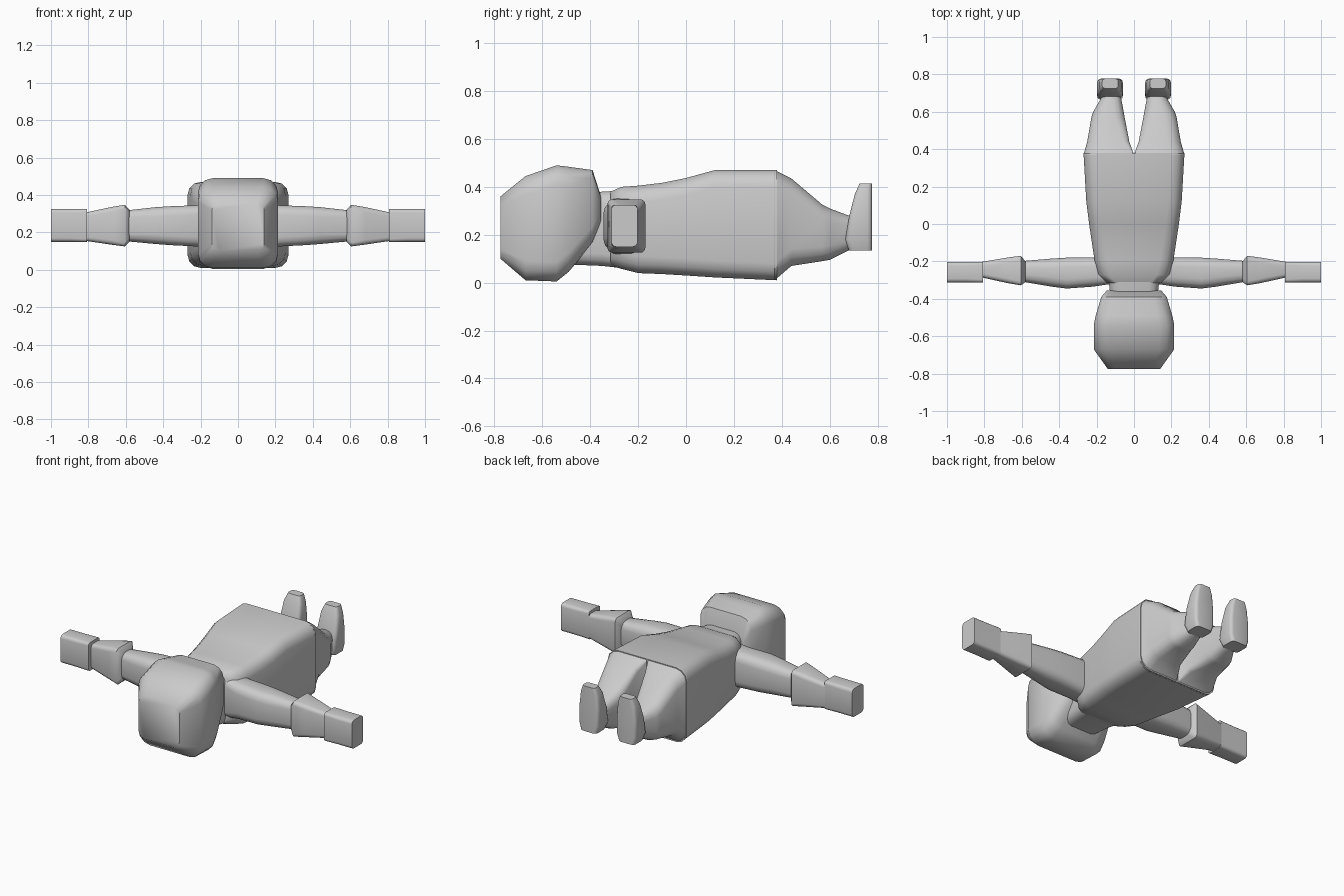
import bpy
import bmesh
from math import cos, sin, pi

cube = bpy.data.objects.get("Cube")
if cube:
    bpy.data.objects.remove(cube)

grey = bpy.data.materials.new("plain grey")
grey.use_nodes = True
COLOUR = (0.6, 0.6, 0.6, 1)
grey.diffuse_color = COLOUR
grey.node_tree.nodes["Principled BSDF"].inputs["Base Color"].default_value = COLOUR

# Each axis maps (along, a, b) to x, y, z
PLACE = {
    "x": lambda t, a, b: (t, a, b),
    "y": lambda t, a, b: (a, t, b),
    "z": lambda t, a, b: (a, b, t),
}


def section(a0, a1, b0, b1, r, inner=None, steps=3):
    """Rounded rectangle; inner is the corner radius on the a0 side."""
    inner = r if inner is None else inner
    corners = [(a1 - r, b1 - r, r), (a0 + inner, b1 - inner, inner),
               (a0 + inner, b0 + inner, inner), (a1 - r, b0 + r, r)]
    points = []
    for k, (ca, cb, rad) in enumerate(corners):
        for i in range(steps + 1):
            ang = pi / 2 * (k + i / steps)
            points.append((ca + rad * cos(ang), cb + rad * sin(ang)))
    return points


def loft(name, axis, rings, side=1, angle=50):
    """Skin a row of rounded sections: (along, a0, a1, b0, b1, radius...)."""
    bm = bmesh.new()
    loops = []
    for t, *shape in rings:
        loop = []
        for a, b in section(*shape):
            x, y, z = PLACE[axis](t, a, b)
            loop.append(bm.verts.new((x * side, y, z)))
        loops.append(loop)
    n = len(loops[0])
    for low, high in zip(loops, loops[1:]):
        for i in range(n):
            j = (i + 1) % n
            bm.faces.new((low[i], low[j], high[j], high[i]))
    bm.faces.new(loops[0])
    bm.faces.new(loops[-1])
    bmesh.ops.recalc_face_normals(bm, faces=bm.faces)
    mesh = bpy.data.meshes.new(name)
    bm.to_mesh(mesh)
    bm.free()
    mesh.materials.append(grey)
    obj = bpy.data.objects.new(name, mesh)
    bpy.context.collection.objects.link(obj)
    bpy.ops.object.select_all(action="DESELECT")
    obj.select_set(True)
    bpy.context.view_layer.objects.active = obj
    bpy.ops.object.shade_smooth_by_angle(angle=angle * pi / 180)


def centred(y, w, z0, z1, r):
    return (y, -w, w, z0, z1, r)


# Head, with a flat crown and a slanted jaw
loft("head", "y", [
    centred(-.775, .14, .10, .36, .04),
    centred(-.67, .215, .01, .445, .08),
    centred(-.54, .215, .005, .49, .08),
    centred(-.49, .205, .045, .484, .08),
    centred(-.39, .175, .165, .47, .07),
    centred(-.355, .145, .25, .36, .04),
])
loft("neck", "y", [
    centred(-.47, .12, .075, .36, .05),
    centred(-.35, .13, .07, .38, .05),
    centred(-.26, .14, .06, .385, .05),
])

# Torso and hips
loft("body", "y", [
    centred(-.315, .15, .07, .38, .06),
    centred(-.27, .195, .058, .40, .07),
    centred(-.20, .21, .04, .405, .07),
    centred(-.10, .225, .036, .417, .07),
    centred(0, .24, .03, .437, .07),
    centred(.12, .255, .022, .47, .07),
    centred(.38, .27, .01, .47, .07),
])

for side, label in ((1, "left"), (-1, "right")):
    # Legs taper from the hips to the ankles
    loft(label + "_leg", "y", [
        (.37, 0, .27, .01, .47, .07, .005),
        (.44, .025, .25, .07, .435, .07, .03),
        (.57, .05, .228, .09, .325, .06, .05),
        (.60, .055, .218, .095, .31, .06, .05),
        (.68, .07, .172, .135, .28, .04),
        (.72, .075, .165, .15, .27, .04),
    ], side)
    # Feet point upwards with flat soles
    loft(label + "_foot", "z", [
        (.135, .075, .185, .68, .777, .02),
        (.18, .06, .197, .665, .777, .02),
        (.28, .06, .197, .682, .777, .02),
        (.37, .068, .187, .705, .777, .02),
        (.415, .085, .17, .725, .777, .015),
    ], side)
    # Arms reach straight out to each side
    loft(label + "_upper_arm", "x", [
        (.12, -.32, -.18, .11, .36, .04),
        (.22, -.335, -.178, .125, .345, .05),
        (.36, -.345, -.18, .132, .34, .05),
        (.44, -.335, -.185, .138, .335, .05),
        (.62, -.305, -.20, .155, .315, .035),
    ], side)
    loft(label + "_forearm", "x", [
        (.58, -.31, -.20, .15, .32, .02),
        (.605, -.328, -.17, .125, .348, .02),
        (.68, -.315, -.18, .135, .335, .025),
        (.83, -.282, -.205, .157, .303, .02),
    ], side)
    loft(label + "_hand", "x", [
        (.808, -.312, -.202, .15, .325, .015),
        (.90, -.312, -.202, .15, .325, .02),
        (1.0, -.312, -.202, .15, .325, .02),
    ], side)
